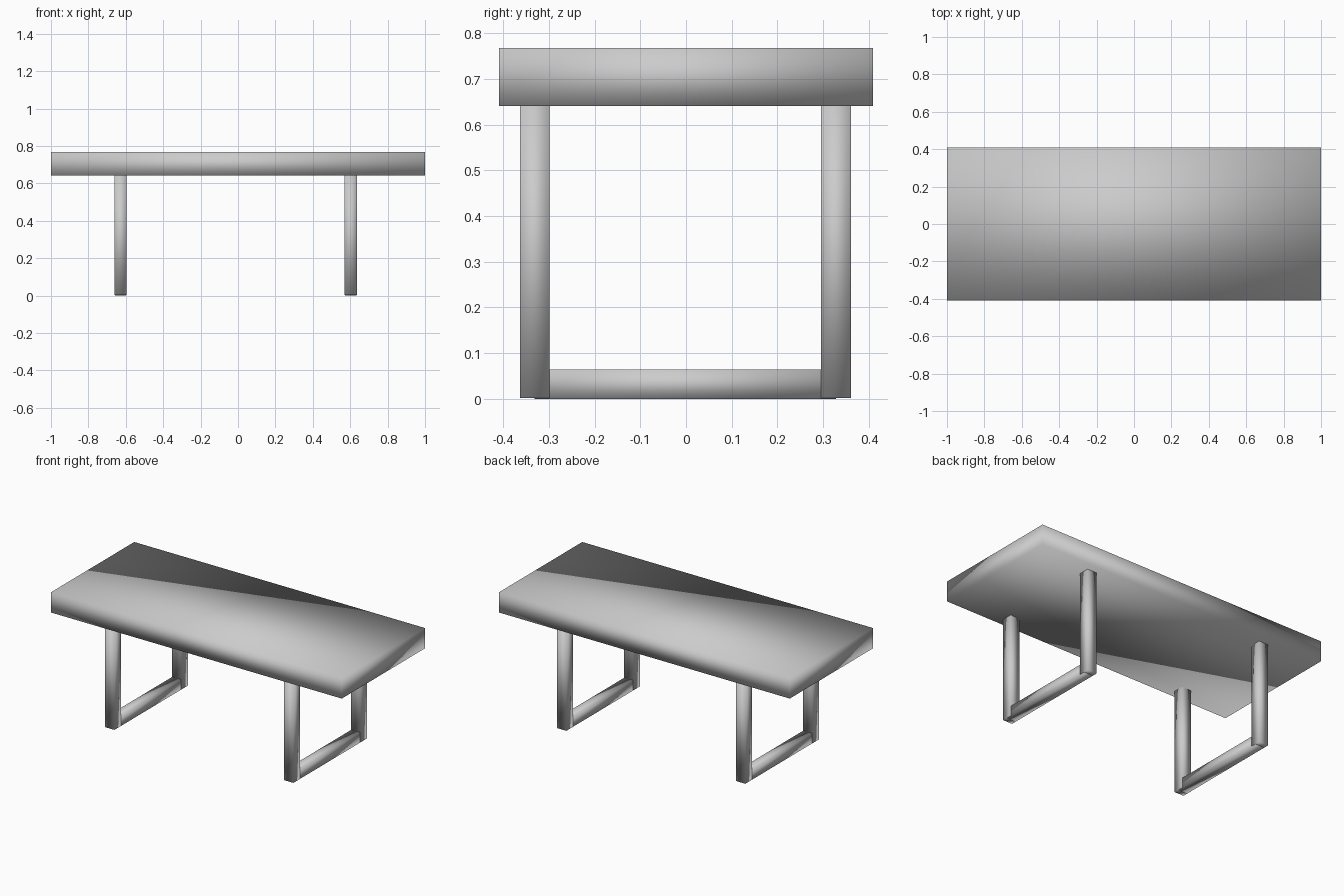
import bpy

if "Cube" in bpy.data.objects:
    bpy.data.objects.remove(bpy.data.objects["Cube"])


def box(name, lo, hi):
    """Axis-aligned, soft-shaded box between two corners."""
    centre = [(a + b) / 2 for a, b in zip(lo, hi)]
    bpy.ops.mesh.primitive_cube_add(size=1, location=centre)
    ob = bpy.context.object
    ob.name = name
    ob.scale = [b - a for a, b in zip(lo, hi)]
    bpy.ops.object.transform_apply(location=False, rotation=False, scale=True)
    bpy.ops.object.shade_smooth()
    return ob


TOP_Z, UNDER_Z = 0.767, 0.641
LEG = 0.0325    # half the leg thickness
BAR = 0.030     # half the floor bar thickness

# Thick tabletop slab
box("tabletop", (-1, -0.409, UNDER_Z), (1, 0.409, TOP_Z))

# Two U-shaped supports: a pair of legs joined by a floor bar
for side, x in (("left", -0.628), ("right", 0.603)):
    for end, y in (("front", -0.331), ("back", 0.328)):
        box(f"{side}_{end}_leg",
            (x - LEG, y - LEG, 0.002), (x + LEG, y + LEG, UNDER_Z))
    box(f"{side}_floor_bar", (x - BAR, -0.331, 0), (x + BAR, 0.328, 0.064))
